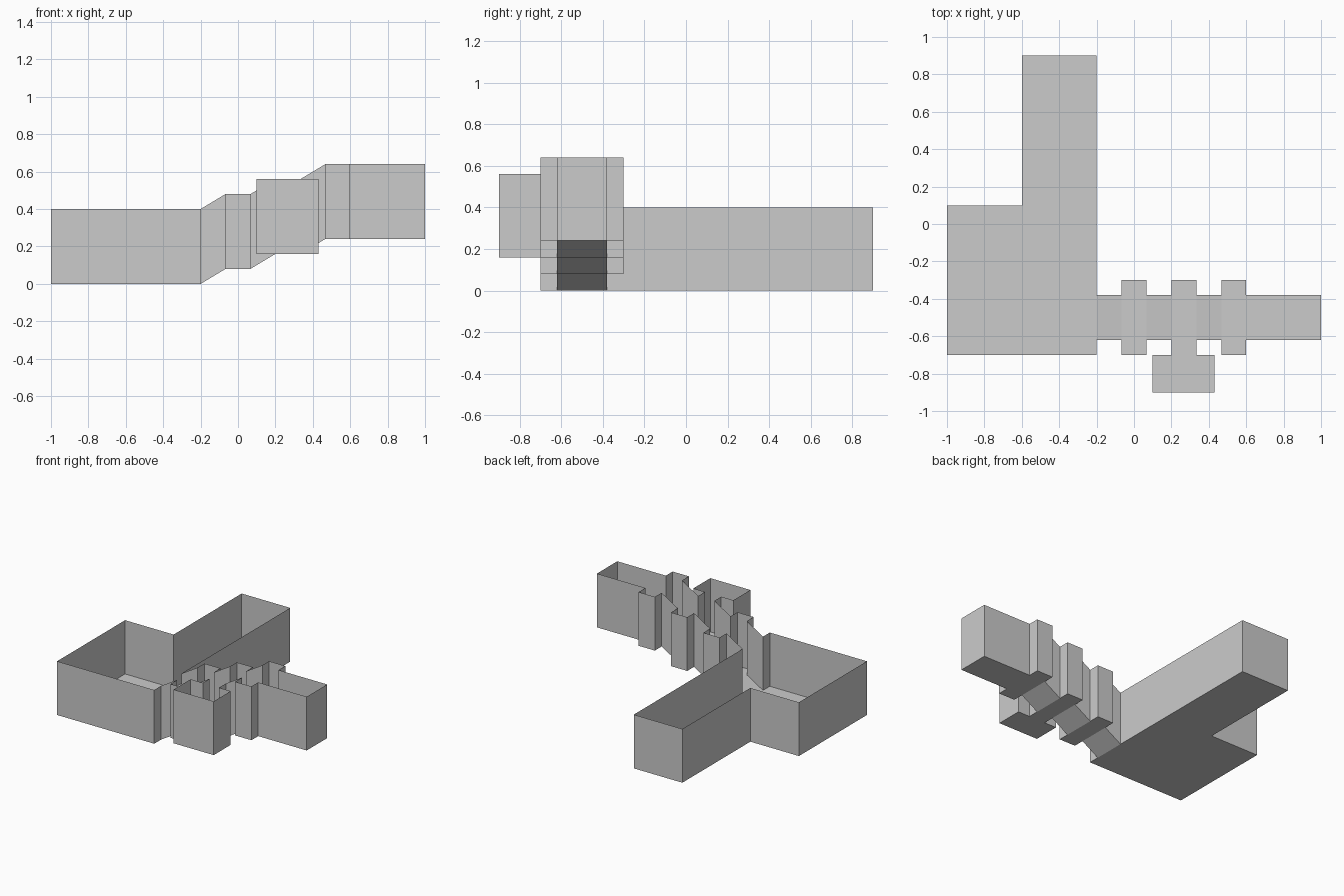
import bpy
import bmesh

if "Cube" in bpy.data.objects:
    bpy.data.objects.remove(bpy.data.objects["Cube"])

WALL = 0.4            # wall height
STEP = 0.4 / 3        # length of each ramp and landing
RISE = 0.08           # climb of each ramp
NEAR, FAR = -0.62, -0.38      # passage sides
WIDE_NEAR, WIDE_FAR = -0.7, -0.3  # landing sides


def room(name, outline, openings=()):
    """Open-topped room: a floor from an anticlockwise outline, plus a wall on
    every edge whose index is not listed as an opening."""
    bm = bmesh.new()
    low = [bm.verts.new(p) for p in outline]
    high = [bm.verts.new((x, y, z + WALL)) for x, y, z in outline]
    bm.faces.new(low)
    n = len(outline)
    for i in range(n):
        if i not in openings:
            j = (i + 1) % n
            bm.faces.new((low[j], low[i], high[i], high[j]))
    bmesh.ops.delete(bm, geom=[v for v in bm.verts if not v.link_faces], context='VERTS')
    mesh = bpy.data.meshes.new(name)
    bm.to_mesh(mesh)
    bm.free()
    obj = bpy.data.objects.new(name, mesh)
    bpy.context.collection.objects.link(obj)
    return obj


def flat(points, z):
    return [(x, y, z) for x, y in points]


# L-shaped main hall with a doorway to the passage
room("main_hall", flat([(-1, -0.7), (-0.2, -0.7), (-0.2, NEAR), (-0.2, FAR),
                        (-0.2, 0.9), (-0.6, 0.9), (-0.6, 0.1), (-1, 0.1)], 0),
     openings=(2,))

# Three climbing ramps, each followed by a wider landing
for k in range(3):
    x0 = -0.2 + 2 * k * STEP
    x1, x2 = x0 + STEP, x0 + 2 * STEP
    z0, z1 = k * RISE, (k + 1) * RISE
    room(f"ramp_{k + 1}", [(x0, NEAR, z0), (x1, NEAR, z1), (x1, FAR, z1), (x0, FAR, z0)],
         openings=(1, 3))
    landing = [(x1, WIDE_NEAR), (x2, WIDE_NEAR), (x2, NEAR), (x2, FAR),
               (x2, WIDE_FAR), (x1, WIDE_FAR), (x1, FAR), (x1, NEAR)]
    # the middle landing also opens into the side room
    room(f"landing_{k + 1}", flat(landing, z1),
         openings=(0, 2, 6) if k == 1 else (2, 6))

# Side room off the middle landing
door0, door1 = -0.2 + 3 * STEP, -0.2 + 4 * STEP
room("side_room", flat([(0.1, -0.9), (0.43, -0.9), (0.43, -0.7),
                        (door1, -0.7), (door0, -0.7), (0.1, -0.7)], 2 * RISE),
     openings=(3,))

# Upper corridor at the end of the climb
room("upper_corridor", flat([(0.6, NEAR), (1, NEAR), (1, FAR), (0.6, FAR)], 3 * RISE),
     openings=(3,))
